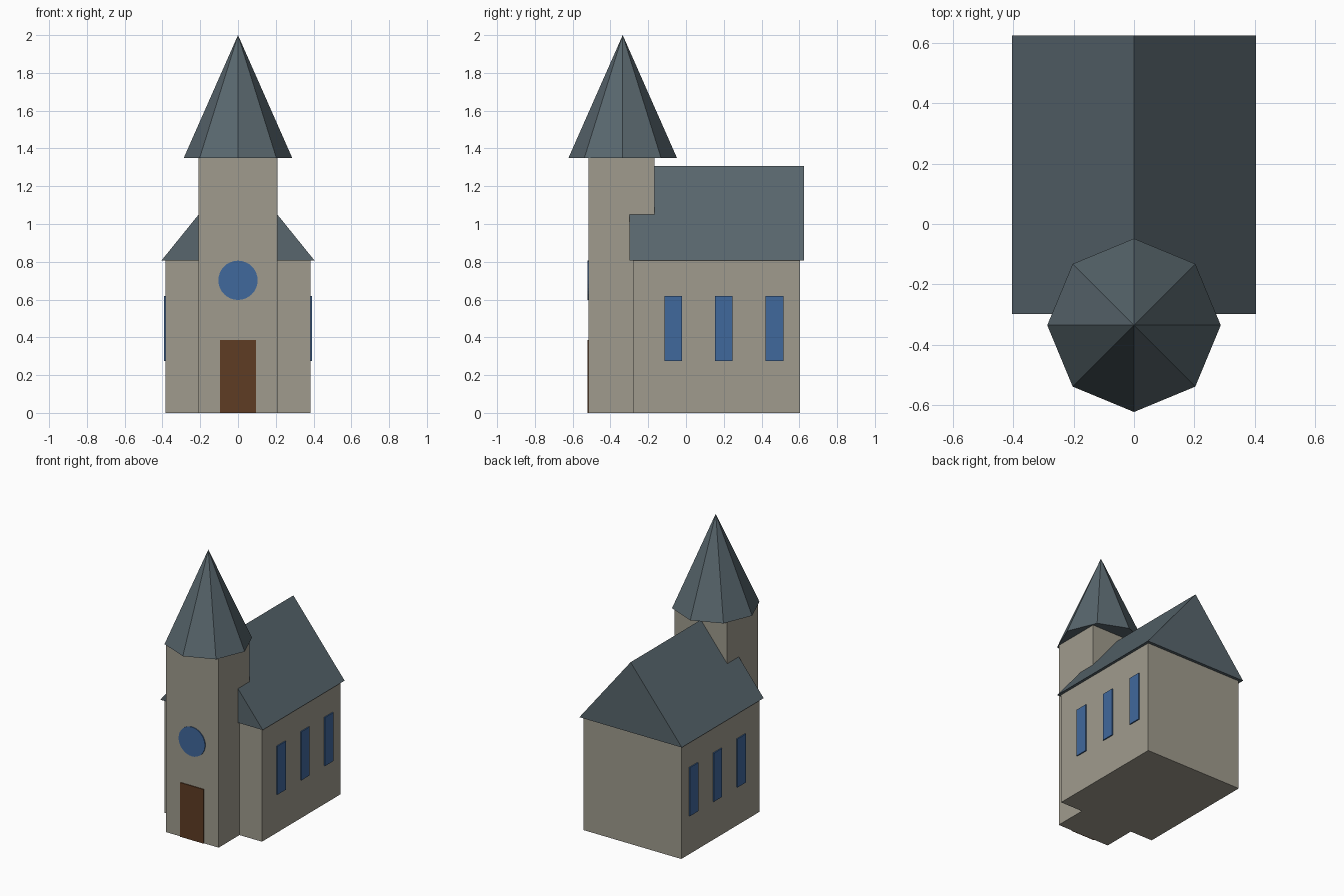
import bpy, bmesh, math
from mathutils import Matrix

if "Cube" in bpy.data.objects:
    bpy.data.objects.remove(bpy.data.objects["Cube"])


def material(name, rgb):
    m = bpy.data.materials.new(name)
    m.diffuse_color = (*rgb, 1)
    m.use_nodes = True
    m.node_tree.nodes["Principled BSDF"].inputs["Base Color"].default_value = m.diffuse_color
    return m


STONE = material("stone", (0.35, 0.33, 0.27))
SLATE = material("slate", (0.098, 0.133, 0.153))
WOOD = material("dark wood", (0.112, 0.045, 0.017))
GLASS = material("blue glass", (0.051, 0.138, 0.333))


def add_object(name, bm, mat):
    bmesh.ops.recalc_face_normals(bm, faces=bm.faces)
    mesh = bpy.data.meshes.new(name)
    bm.to_mesh(mesh)
    bm.free()
    mesh.materials.append(mat)
    obj = bpy.data.objects.new(name, mesh)
    bpy.context.collection.objects.link(obj)
    return obj


def box(name, x, y, z, mat):
    """Box from (min, max) ranges on each axis."""
    bm = bmesh.new()
    centre = [(a + b) / 2 for a, b in (x, y, z)]
    size = [b - a for a, b in (x, y, z)]
    bmesh.ops.create_cube(bm, size=1, matrix=Matrix.Translation(centre) @ Matrix.Diagonal((*size, 1)))
    return add_object(name, bm, mat)


def cone(name, radius1, radius2, depth, sides, matrix, mat):
    bm = bmesh.new()
    bmesh.ops.create_cone(bm, cap_ends=True, segments=sides, radius1=radius1,
                          radius2=radius2, depth=depth, matrix=matrix)
    return add_object(name, bm, mat)


# Walls
box("nave", (-0.385, 0.385), (-0.28, 0.603), (0, 0.81), STONE)
box("tower", (-0.208, 0.208), (-0.515, -0.167), (0, 1.352), STONE)

# Gabled nave roof: triangle extruded front to back
bm = bmesh.new()
gable = bm.faces.new([bm.verts.new(p) for p in
                      ((-0.404, -0.298, 0.808), (0.404, -0.298, 0.808), (0, -0.298, 1.308))])
back = bmesh.ops.extrude_face_region(bm, geom=[gable], use_keep_orig=True)
bmesh.ops.translate(bm, vec=(0, 0.922, 0),
                    verts=[v for v in back["geom"] if isinstance(v, bmesh.types.BMVert)])
add_object("nave_roof", bm, SLATE)

# Eight-sided spire, corners on the axes
cone("spire", 0.287, 0, 0.65, 8, Matrix.Translation((0, -0.335, 1.675)), SLATE)

# Door and round window on the tower front
box("door", (-0.094, 0.094), (-0.521, -0.513), (0, 0.386), WOOD)
cone("round_window", 0.104, 0.104, 0.008, 32,
     Matrix.Translation((0, -0.517, 0.702)) @ Matrix.Rotation(math.pi / 2, 4, 'X'), GLASS)

# Three tall windows on each side of the nave
for side, x in (("left", (-0.393, -0.384)), ("right", (0.384, 0.393))):
    for i, y in enumerate((-0.068, 0.2, 0.468)):
        box(f"{side}_window_{i + 1}", x, (y - 0.047, y + 0.047), (0.274, 0.62), GLASS)
